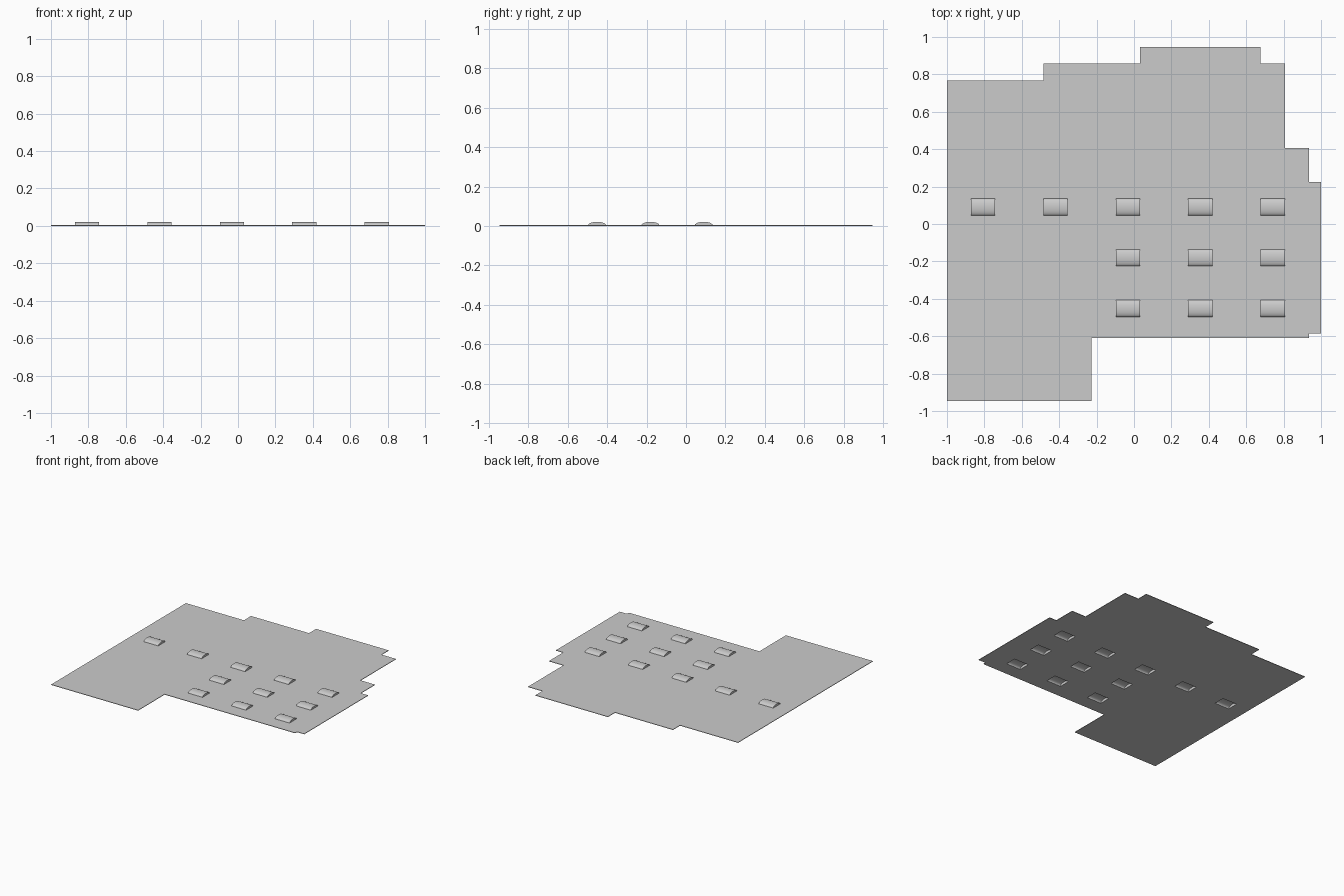
import bpy, bmesh, math

if "Cube" in bpy.data.objects:
    bpy.data.objects.remove(bpy.data.objects["Cube"])

DX, DY, T = 0.129, 0.0902, 0.004      # panel size and thickness
X0, Y1 = -1.0, 0.947                  # back-left corner of the panel grid


def make(name, bm):
    me = bpy.data.meshes.new(name)
    bm.to_mesh(me)
    bm.free()
    ob = bpy.data.objects.new(name, me)
    bpy.context.collection.objects.link(ob)
    return ob


def box(bm, x0, x1, y0, y1, z0, z1):
    r = bmesh.ops.create_cube(bm, size=1)
    for v in r["verts"]:
        v.co.x = x0 if v.co.x < 0 else x1
        v.co.y = y0 if v.co.y < 0 else y1
        v.co.z = z0 if v.co.z < 0 else z1


def columns(row):
    """First and last column of the stepped outline for a row (0 = back)."""
    if row == 0:
        return 8, 13
    if row == 1:
        return 4, 14
    if row < 6:
        return 0, 14
    if row < 17:
        return 0, 15
    return 0, 6


# cells carrying a skylight
lights = {(c, 9) for c in (1, 4, 7, 10, 13)}
lights |= {(c, r) for c in (7, 10, 13) for r in (12, 15)}

# roof panels
bm = bmesh.new()
for r in range(21):
    a, b = columns(r)
    ya, yb = Y1 - (r + 1) * DY, Y1 - r * DY
    for c in range(a, b):
        if (c, r) not in lights:
            box(bm, X0 + c * DX, X0 + (c + 1) * DX, ya, yb, 0, T)
    # narrow trim panels on the right edge
    if 8 <= r < 17:
        box(bm, X0 + 15 * DX, 1.0, ya, yb, 0, T)
# narrow trim panels on the front edge
for c in range(6, 15):
    box(bm, X0 + c * DX, X0 + (c + 1) * DX, -0.61, Y1 - 17 * DY, 0, T)
make("roof_panels", bm)

# arched skylights, open underneath
for i, (c, r) in enumerate(sorted(lights)):
    xa, xb = X0 + c * DX + 0.003, X0 + (c + 1) * DX - 0.003
    yc = Y1 - (r + 0.5) * DY
    bm = bmesh.new()
    prof = []
    n = 12
    for k in range(n + 1):
        t = math.pi * k / n
        prof.append((yc - DY / 2 * math.cos(t), T + 0.017 * math.sin(t)))
    prof = [(prof[0][0], 0)] + prof + [(prof[-1][0], 0)]
    xs = (X0 + c * DX, X0 + (c + 1) * DX)
    ends = [[bm.verts.new((x, y, z)) for y, z in prof] for x in xs]
    for k in range(len(prof) - 1):
        bm.faces.new((ends[0][k], ends[1][k], ends[1][k + 1], ends[0][k + 1]))
    bm.faces.new(ends[0])
    bm.faces.new(ends[1][::-1])
    bmesh.ops.recalc_face_normals(bm, faces=bm.faces)
    ob = make(f"skylight_{i + 1}", bm)
    bpy.context.view_layer.objects.active = ob
    ob.select_set(True)
    bpy.ops.object.shade_smooth_by_angle(angle=math.radians(40))
    ob.select_set(False)
